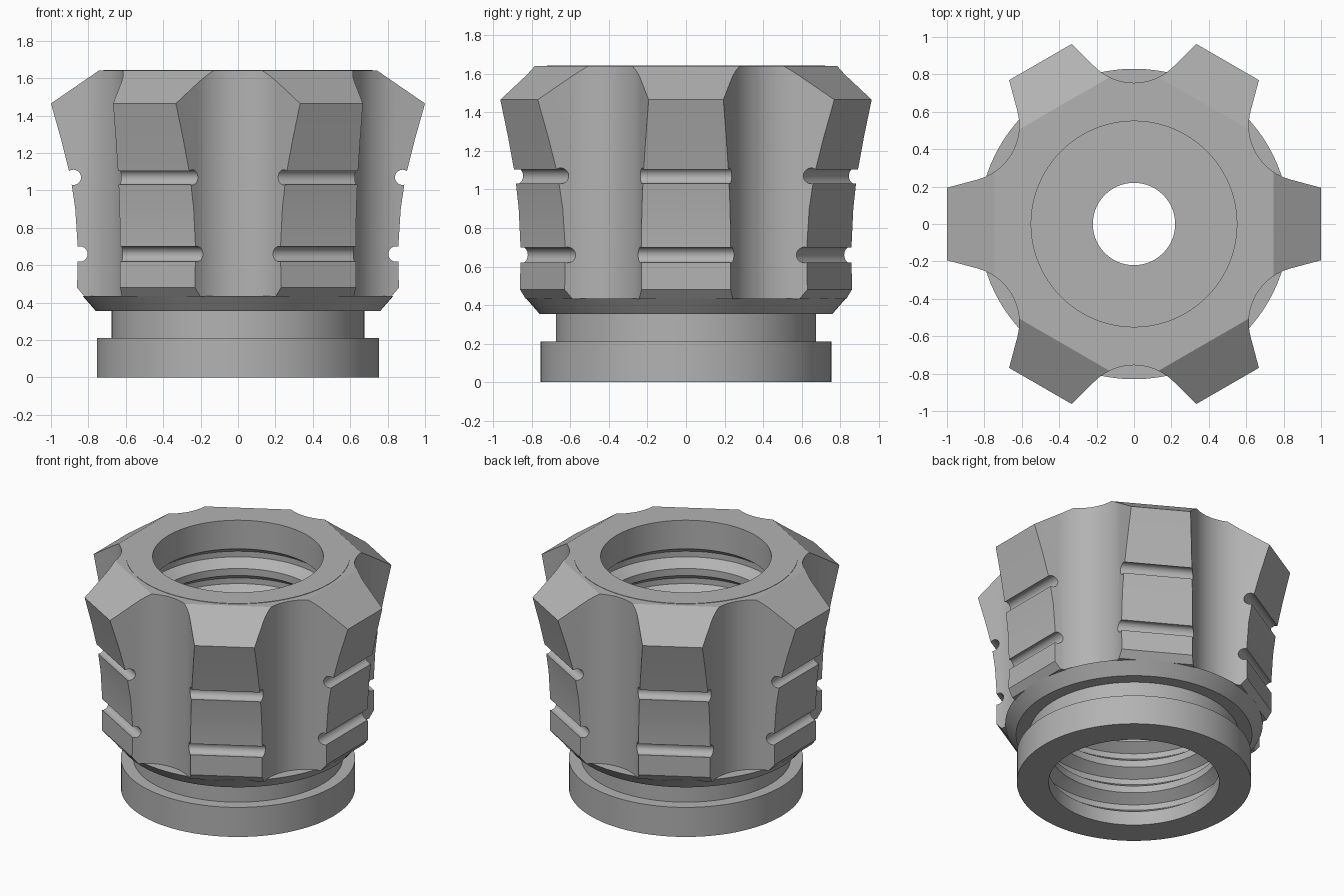
import bpy, bmesh, math
from mathutils import Matrix, Vector

if "Cube" in bpy.data.objects:
    bpy.data.objects.remove(bpy.data.objects["Cube"], do_unlink=True)

gray = bpy.data.materials.new("satin_gray")
gray.use_nodes = True
COLOR = (0.45, 0.45, 0.45, 1)
gray.diffuse_color = COLOR
gray.node_tree.nodes["Principled BSDF"].inputs["Base Color"].default_value = COLOR


def finish(name, bm):
    bmesh.ops.recalc_face_normals(bm, faces=bm.faces)
    mesh = bpy.data.meshes.new(name)
    bm.to_mesh(mesh)
    bm.free()
    mesh.materials.append(gray)
    obj = bpy.data.objects.new(name, mesh)
    bpy.context.collection.objects.link(obj)
    return obj


def loft(bm, rings, cap=True, close=False):
    """Skin a list of equal-length point rings."""
    loops = [[bm.verts.new(p) for p in ring] for ring in rings]
    pairs = list(zip(loops, loops[1:]))
    if close:
        pairs.append((loops[-1], loops[0]))
    for a, b in pairs:
        for i in range(len(a)):
            j = (i + 1) % len(a)
            bm.faces.new((a[i], a[j], b[j], b[i]))
    if cap:
        bm.faces.new(loops[0][::-1])
        bm.faces.new(loops[-1])


def ring(radius, z, sides, phase=0.0):
    step = math.tau / sides
    return [(radius * math.cos(phase + i * step), radius * math.sin(phase + i * step), z)
            for i in range(sides)]


def cut(target, cutter):
    cutter.hide_render = True
    mod = target.modifiers.new("cut", 'BOOLEAN')
    mod.operation = 'DIFFERENCE'
    mod.solver = 'EXACT'
    mod.object = cutter
    bpy.ops.object.select_all(action='DESELECT')
    bpy.context.view_layer.objects.active = target
    target.select_set(True)
    bpy.ops.object.modifier_apply(modifier=mod.name)
    bpy.data.objects.remove(cutter, do_unlink=True)


def smooth(obj):
    bpy.ops.object.select_all(action='DESELECT')
    bpy.context.view_layer.objects.active = obj
    obj.select_set(True)
    bpy.ops.object.shade_smooth_by_angle(angle=math.radians(25))


# Core: flange, neck, collar, grooved bore and inner plate in one lathe
BORE, GROOVE = 0.55, 0.62


def groove(top):
    return [(BORE, top), (GROOVE, top - 0.05), (GROOVE, top - 0.09), (BORE, top - 0.14)]


profile = [(0.755, 0), (0.755, 0.21), (0.675, 0.21), (0.675, 0.355), (0.76, 0.355),
           (0.83, 0.435), (0.72, 0.435), (0.72, 1.643), (BORE, 1.643)]
profile += groove(1.44) + groove(1.25)
profile += [(BORE, 0.95), (0.22, 0.95), (0.22, 0.82), (BORE, 0.82)]
for top in (0.62, 0.43, 0.24):
    profile += groove(top)
profile.append((BORE, 0))
bm = bmesh.new()
loft(bm, [ring(r, z, 96) for r, z in profile], cap=False, close=True)
core = finish("threaded_core", bm)

# Crown: flared hexagon, given as (height, distance to flat)
flats = [(0.432, 0.82), (0.48, 0.86), (0.7, 0.857), (0.9, 0.87), (1.07, 0.895),
         (1.27, 0.945), (1.465, 1.0), (1.64, 0.745)]
bm = bmesh.new()
loft(bm, [ring(a / math.cos(math.pi / 6), z, 6, math.pi / 6) for z, a in flats])
crown = finish("lobed_crown", bm)

# Bore clearance for the core
bm = bmesh.new()
loft(bm, [ring(0.7, z, 96) for z in (0.2, 1.9)])
cut(crown, finish("bore_cutter", bm))

# Six upright flutes: round bottom with sides opening at 45 degrees
R, DEPTH = 0.3, 0.755
section = []
for i in range(17):
    a = math.radians(-45 + 90 * i / 16)
    section.append((DEPTH + R - R * math.cos(a), R * math.sin(a)))
rad, tan = section[-1]
section += [(rad + 0.42, tan + 0.42), (rad + 0.42, -tan - 0.42)]
bm = bmesh.new()
for k in range(6):
    turn = Matrix.Rotation(math.radians(30 + 60 * k), 3, 'Z')
    loft(bm, [[turn @ Vector((x, y, z)) for x, y in section] for z in (0.2, 1.9)])
cut(crown, finish("flute_cutter", bm))

# Two round grip notches across every lobe
bm = bmesh.new()
for k in range(6):
    turn = Matrix.Rotation(math.radians(60 * k), 3, 'Z')
    for x0, z0 in ((0.88, 1.07), (0.845, 0.66)):
        circle = [(x0 + dx, z0 + dz) for dx, dz, _ in ring(0.041, 0, 20)]
        loft(bm, [[turn @ Vector((x, y, z)) for x, z in circle] for y in (-0.38, 0.38)])
cut(crown, finish("notch_cutter", bm))

for part in (core, crown):
    smooth(part)
